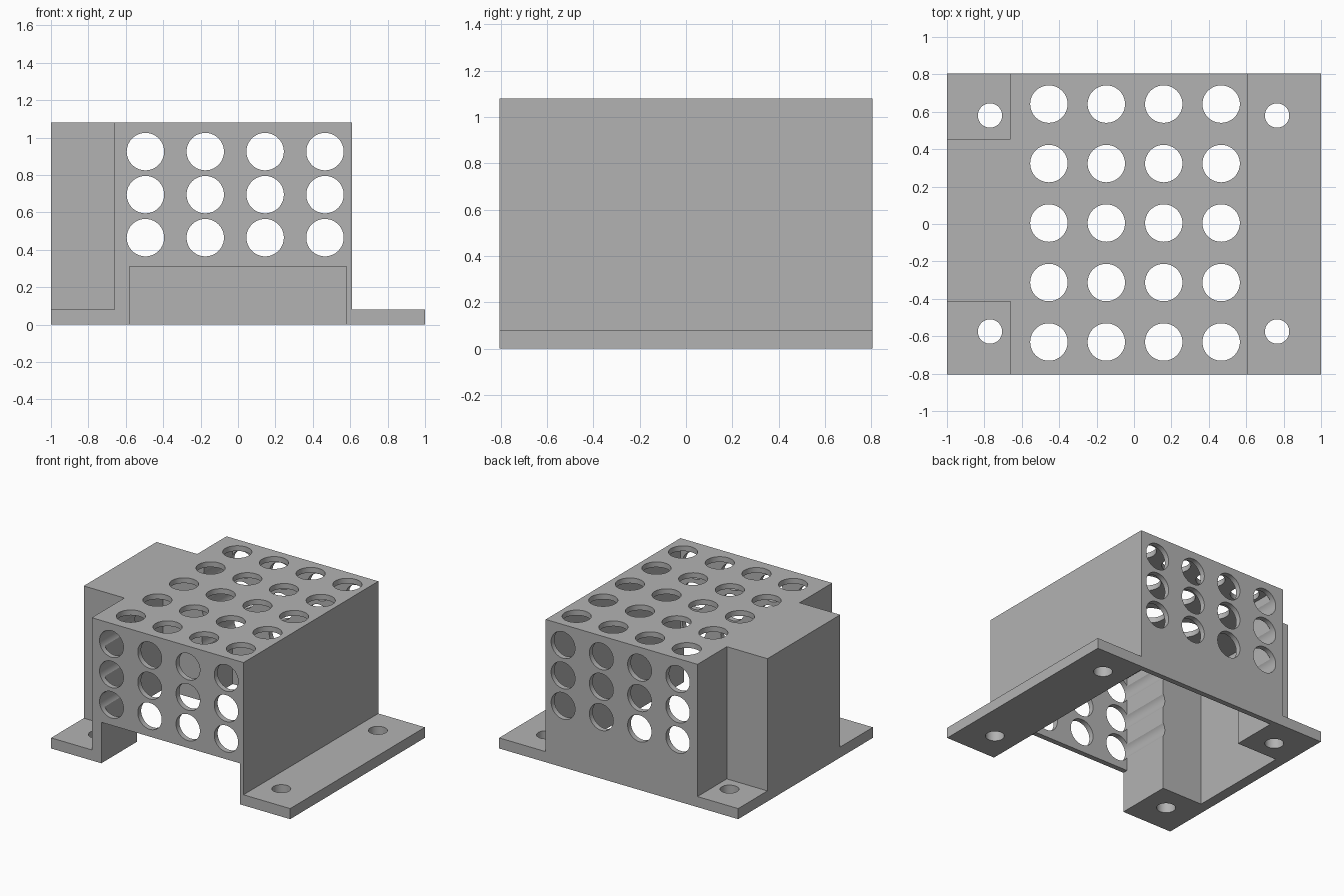
import bpy, bmesh, math
from mathutils import Matrix, Vector

if "Cube" in bpy.data.objects:
    bpy.data.objects.remove(bpy.data.objects["Cube"])

grey = bpy.data.materials.new("plain grey")
grey.use_nodes = True
grey.diffuse_color = (0.45, 0.45, 0.45, 1)
grey.node_tree.nodes["Principled BSDF"].inputs["Base Color"].default_value = (0.45, 0.45, 0.45, 1)


def finish(name, bm):
    mesh = bpy.data.meshes.new(name)
    bm.to_mesh(mesh)
    bm.free()
    mesh.materials.append(grey)
    obj = bpy.data.objects.new(name, mesh)
    bpy.context.collection.objects.link(obj)
    return obj


def box(name, low, high):
    low, high = Vector(low), Vector(high)
    bm = bmesh.new()
    bmesh.ops.create_cube(bm, size=1, matrix=Matrix.Translation((low + high) / 2)
                          @ Matrix.Diagonal((high - low).to_4d()))
    return finish(name, bm)


def drills(name, centres, radius, depth, turn=0):
    bm = bmesh.new()
    for c in centres:
        bmesh.ops.create_cone(bm, cap_ends=True, segments=64, radius1=radius, radius2=radius,
                              depth=depth, matrix=Matrix.Translation(c) @ Matrix.Rotation(turn, 4, "X"))
    return finish(name, bm)


# Main dimensions
side, height, plate = 0.805, 1.08, 0.08
over = 1.3
inner_y, inner_top = side - 0.04, height - 0.04

# Solid block that becomes the vented cover
cover = box("vented_cover", (-1, -side, 0), (1, side, height))

cutters = [
    # Outside shape: long flange on one side, two corner pads on the other
    box("flange_step", (0.61, -over, plate), (over, over, over)),
    box("front_notch", (-over, -over, plate), (-0.66, -0.415, over)),
    box("back_notch", (-over, 0.455, plate), (-0.66, over, over)),
    # Hollow interior, side bay and front opening
    box("main_cavity", (-0.58, -inner_y, -0.2), (0.58, inner_y, inner_top)),
    box("bay_cavity", (-0.92, -0.38, -0.2), (-0.5, 0.42, inner_top)),
    box("front_opening", (-0.58, -over, -0.2), (0.58, -0.6, 0.31)),
    # Vents in the top, vents through front and back, screw holes
    drills("top_vents", [(-0.455 + 0.307 * i, 0.005 + 0.318 * j, height)
                         for i in range(4) for j in range(-2, 3)], 0.1, 0.3),
    drills("wall_vents", [(-0.495 + 0.32 * i, 0, 0.465 + 0.23 * k)
                          for i in range(4) for k in range(3)], 0.1, 2, math.pi / 2),
    drills("screw_holes", [(x, y, plate / 2) for x in (-0.77, 0.765)
                           for y in (-0.575, 0.58)], 0.065, 0.3),
]

bpy.ops.object.select_all(action="DESELECT")
bpy.context.view_layer.objects.active = cover
cover.select_set(True)
for cutter in cutters:
    cutter.hide_render = True
    cut = cover.modifiers.new(cutter.name, "BOOLEAN")
    cut.operation, cut.solver, cut.object = "DIFFERENCE", "EXACT", cutter
    bpy.ops.object.modifier_apply(modifier=cut.name)
for cutter in cutters:
    bpy.data.objects.remove(cutter)

bpy.ops.object.shade_smooth_by_angle(angle=math.radians(30))
